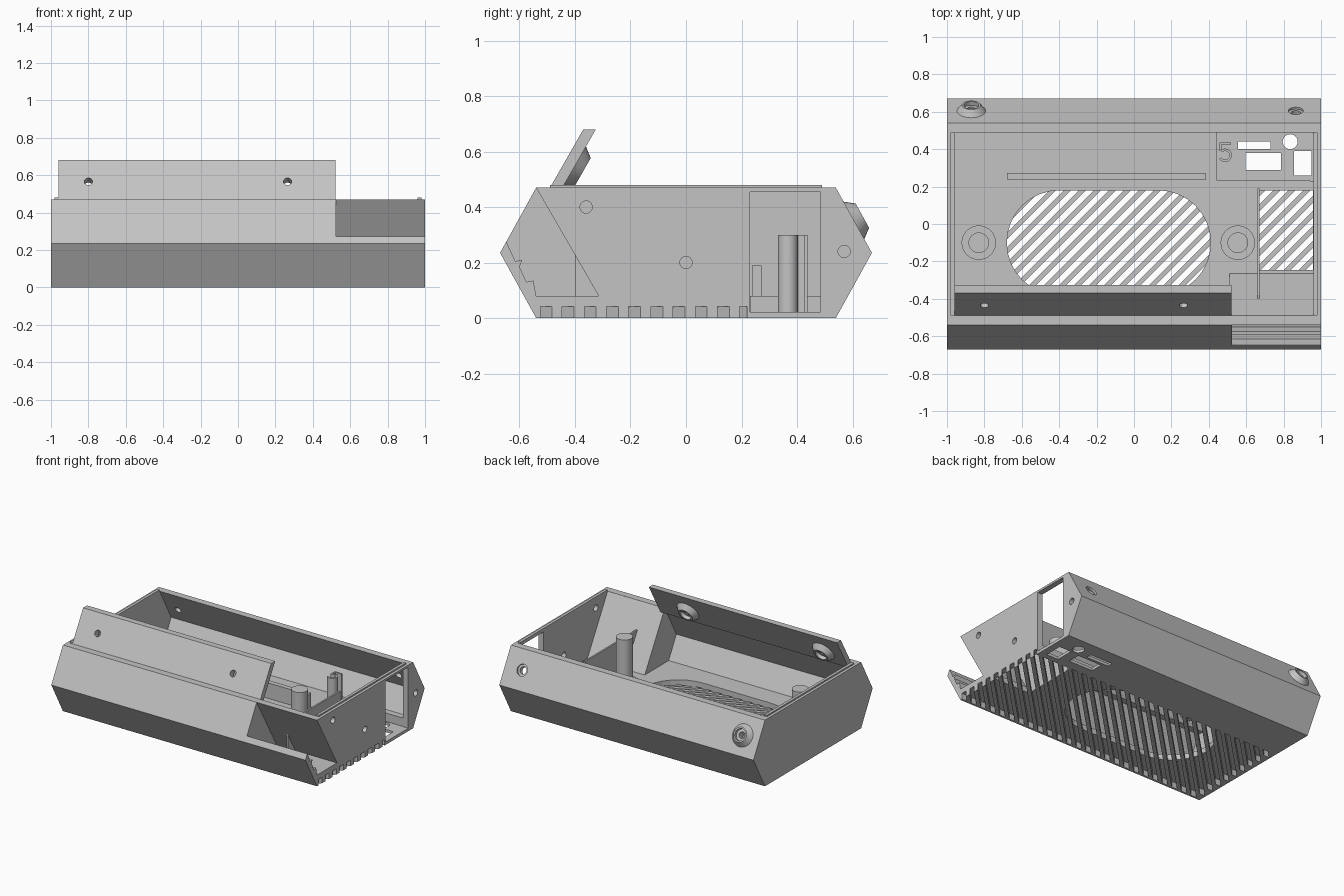
import bpy, bmesh, math
from mathutils import Vector

cube = bpy.data.objects.get("Cube")
if cube:
    bpy.data.objects.remove(cube, do_unlink=True)

grey = bpy.data.materials.new("plain grey")
grey.use_nodes = True
grey.diffuse_color = (0.55, 0.55, 0.55, 1)
grey.node_tree.nodes["Principled BSDF"].inputs["Base Color"].default_value = grey.diffuse_color


def finish(name, bm):
    bmesh.ops.recalc_face_normals(bm, faces=bm.faces)
    mesh = bpy.data.meshes.new(name)
    bm.to_mesh(mesh)
    bm.free()
    mesh.materials.append(grey)
    ob = bpy.data.objects.new(name, mesh)
    bpy.context.scene.collection.objects.link(ob)
    return ob


def prisms(name, polygons, axis, a, b):
    """Extrude closed polygons from a to b; points are (y, z) for axis x, (x, y) for axis z."""
    bm = bmesh.new()
    for pts in polygons:
        place = (lambda p, t: (t, *p)) if axis == "x" else (lambda p, t: (*p, t))
        low = [bm.verts.new(place(p, a)) for p in pts]
        high = [bm.verts.new(place(p, b)) for p in pts]
        bm.faces.new(low)
        bm.faces.new(high)
        for i in range(len(pts)):
            j = (i + 1) % len(pts)
            bm.faces.new((low[i], low[j], high[j], high[i]))
    return finish(name, bm)


def box(name, x0, x1, y0, y1, z0, z1):
    return prisms(name, [[(x0, y0), (x1, y0), (x1, y1), (x0, y1)]], "z", z0, z1)


def cone(name, start, direction, length, r1, r2=None, sides=32):
    d = Vector(direction).normalized()
    bm = bmesh.new()
    bmesh.ops.create_cone(bm, cap_ends=True, segments=sides, radius1=r1,
                          radius2=r1 if r2 is None else r2, depth=length)
    bm.transform(d.to_track_quat("Z", "Y").to_matrix().to_4x4())
    bmesh.ops.translate(bm, verts=bm.verts, vec=Vector(start) + d * length / 2)
    return finish(name, bm)


def combine(ob, tool, operation="DIFFERENCE"):
    mod = ob.modifiers.new("combine", "BOOLEAN")
    mod.operation = operation
    mod.solver = "EXACT"
    mod.object = tool
    bpy.context.view_layer.objects.active = ob
    bpy.ops.object.modifier_apply(modifier=mod.name)
    bpy.data.objects.remove(tool, do_unlink=True)


def smooth(ob):
    bpy.ops.object.select_all(action="DESELECT")
    ob.select_set(True)
    bpy.context.view_layer.objects.active = ob
    bpy.ops.object.shade_smooth_by_angle(angle=math.radians(30))


def arc(cx, cy, r, start, end, n=16):
    angles = [math.radians(start + (end - start) * i / n) for i in range(n + 1)]
    return [(cx + r * math.cos(t), cy + r * math.sin(t)) for t in angles]


# Hexagonal case, hollowed around the sloping hood of the corner notch
half = [(0.54, 0), (0.67, 0.235), (0.54, 0.47)]
case = prisms("case", [half + [(-y, z) for y, z in reversed(half)]], "x", -1, 1)
inner = [(0.534, 0.08), (0.62, 0.235), (0.49, 0.47), (0.49, 0.6)]
cavity = prisms("cavity", [inner + [(-y, z) for y, z in reversed(inner)]], "x", -0.96, 0.96)
hood = prisms("hood", [[(-0.253, 0.06), (-0.548, 0.57), (-0.8, 0.57), (-0.8, 0.06)]], "x", 0.51, 1.1)
combine(cavity, hood)
combine(case, cavity)

# Corner notch with its stepped front lip
notch = [(-0.315, 0.08), (-0.598, 0.57), (-0.75, 0.57), (-0.75, 0.272), (-0.646, 0.272),
         (-0.615, 0.205), (-0.59, 0.21), (-0.6, 0.185), (-0.575, 0.13), (-0.55, 0.135), (-0.54, 0.08)]
combine(case, prisms("notch", [notch], "x", 0.525, 1.1))

# Diagonal grooves under the floor
grooves = []
for k in range(36):
    s = 1.505 - 0.08 * k
    y0, y1, w = max(-0.525, -0.97 - s), min(0.22, 1.05 - s), 0.0215
    if y1 - y0 > 0.03:
        grooves.append([(y0 + s - w, y0), (y0 + s + w, y0), (y1 + s + w, y1), (y1 + s - w, y1)])
combine(case, prisms("grooves", grooves, "z", -0.05, 0.042))

# Floor pockets that open the grooves: rounded one, square one, and the socket recess
stadium = arc(0.13, -0.1, 0.28, -90, 90) + arc(-0.4, -0.1, 0.28, 90, 270)
combine(case, prisms("round_pocket", [stadium], "z", 0.038, 0.12))
combine(case, box("square_pocket", 0.672, 0.958, -0.245, 0.18, 0.038, 0.12))
combine(case, box("socket_recess", 0.44, 0.958, 0.235, 0.49, 0.02, 0.12))

# Socket openings through the recess, and the doorway in the side
for x0, x1, y0, y1 in [(0.555, 0.73, 0.4, 0.44), (0.595, 0.785, 0.29, 0.38), (0.855, 0.95, 0.26, 0.39)]:
    combine(case, box("socket", x0, x1, y0, y1, -0.1, 0.06))
combine(case, cone("round_socket", (0.835, 0.44, -0.1), (0, 0, 1), 0.16, 0.04))
combine(case, box("doorway", 0.94, 1.1, 0.23, 0.485, 0.021, 0.455))

# Screw holes in the side wall
for y, z in [(-0.36, 0.4), (0, 0.2)]:
    combine(case, cone("side_hole", (0.9, y, z), (1, 0, 0), 0.2, 0.022))
combine(case, cone("side_blind_hole", (0.97, 0.57, 0.24), (1, 0, 0), 0.1, 0.022))

# Conical boss and holes in the sloping back
slope = Vector((0, 0.875, 0.484))
boss = Vector((-0.87, 0.605, 0.352))
combine(case, cone("back_boss", boss - slope * 0.01, slope, 0.045, 0.085, 0.05), "UNION")
combine(case, cone("boss_seat", boss + slope * 0.012, slope, 0.06, 0.04))
combine(case, cone("boss_hole", boss - slope * 0.12, slope, 0.3, 0.022))
plain = Vector((0.865, 0.605, 0.352))
combine(case, cone("back_hole", plain - slope * 0.12, slope, 0.3, 0.025))
combine(case, cone("back_hole_seat", plain - slope * 0.012, slope, 0.06, 0.04))

# Leaning front flap with two screw bosses on its inside
flap = prisms("front_flap", [[(-0.5, 0.453), (-0.37, 0.68), (-0.325, 0.68), (-0.455, 0.453)]],
              "x", -0.96, 0.52)
inward = Vector((0, 0.868, -0.497))
for x in (-0.8, 0.265):
    base = Vector((x, -0.401, 0.546))
    combine(flap, cone("flap_boss", base - inward * 0.01, inward, 0.045, 0.09, 0.055), "UNION")
    combine(flap, cone("flap_seat", base + inward * 0.01, inward, 0.06, 0.04))
    combine(flap, cone("flap_hole", base - inward * 0.1, inward, 0.2, 0.022))

# Low rails on top of the side walls
for name, x in (("left_top_rail", 0.97), ("right_top_rail", -0.97)):
    box(name, x - 0.01, x + 0.01, -0.49, 0.49, 0.465, 0.48)

# Two floor posts on round feet
for name, x in (("left_post", 0.555), ("right_post", -0.83)):
    smooth(cone(name, (x, -0.1, 0.07), (0, 0, 1), 0.335, 0.055))
    smooth(cone(name + "_foot", (x, -0.1, 0.07), (0, 0, 1), 0.02, 0.092))

# Board rail and thin divider
box("board_rail", -0.68, 0.385, 0.237, 0.272, 0.07, 0.19)
box("divider", 0.66, 0.672, -0.4, 0.19, 0.07, 0.31)

# Hooked clip standing in the socket recess
hook = arc(0.487, 0.367, 0.036, -150, 130) + arc(0.487, 0.367, 0.023, 130, -150)
smooth(prisms("clip_hook", [hook], "z", 0.015, 0.3))
box("clip_back", 0.456, 0.468, 0.39, 0.435, 0.015, 0.3)
box("clip_tip", 0.456, 0.518, 0.425, 0.437, 0.015, 0.3)
